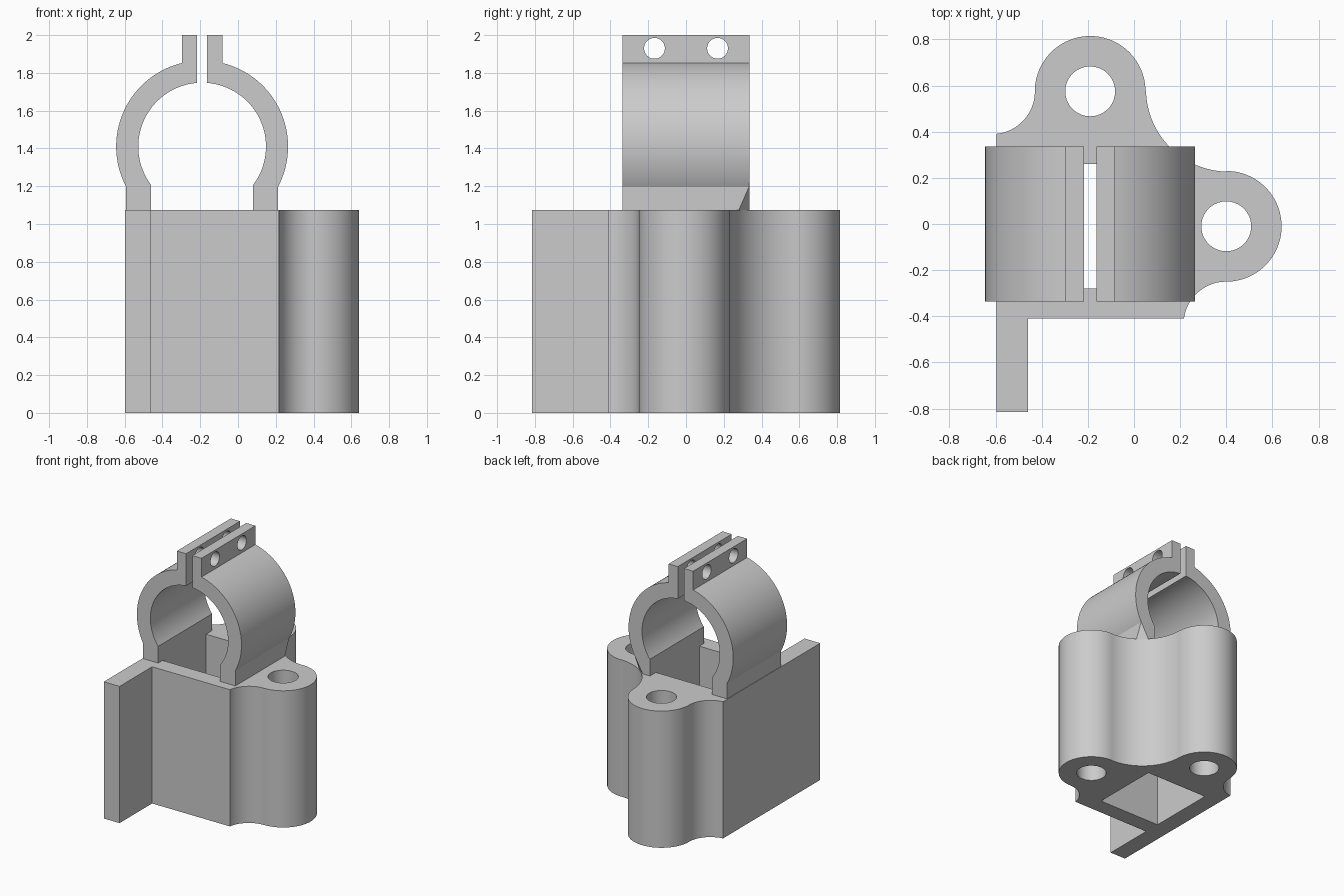
import bpy, bmesh
from math import sin, cos, acos, degrees, radians, pi
from mathutils import Vector

old = bpy.data.objects.get("Cube")
if old:
    bpy.data.objects.remove(old, do_unlink=True)

grey = bpy.data.materials.new("light grey")
grey.use_nodes = True
COLOUR = (0.6, 0.6, 0.6, 1)
grey.diffuse_color = COLOUR
grey.node_tree.nodes["Principled BSDF"].inputs["Base Color"].default_value = COLOUR

BLOCK_TOP = 1.075
MID_X = -0.19          # centre line of clamp and back lug
CLAMP_HALF = 0.335     # half the clamp length


def arc(cx, cy, r, start, end, steps=32):
    """Points on an arc, angles in degrees."""
    angles = [radians(start + (end - start) * i / steps) for i in range(steps + 1)]
    return [(cx + r * cos(a), cy + r * sin(a)) for a in angles]


def prism(name, points, place, offset):
    """Extrude a flat outline; place() maps a 2D point into space."""
    bm = bmesh.new()
    face = bm.faces.new([bm.verts.new(place(p)) for p in points])
    moved = bmesh.ops.extrude_face_region(bm, geom=[face])["geom"]
    verts = [g for g in moved if isinstance(g, bmesh.types.BMVert)]
    bmesh.ops.translate(bm, verts=verts, vec=offset)
    bmesh.ops.remove_doubles(bm, verts=bm.verts[:], dist=0.0005)
    bmesh.ops.recalc_face_normals(bm, faces=bm.faces[:])
    mesh = bpy.data.meshes.new(name)
    bm.to_mesh(mesh)
    bm.free()
    mesh.materials.append(grey)
    obj = bpy.data.objects.new(name, mesh)
    bpy.context.collection.objects.link(obj)
    return obj


def select(obj):
    bpy.ops.object.select_all(action='DESELECT')
    obj.select_set(True)
    bpy.context.view_layer.objects.active = obj


def cut(obj, cutter):
    """Subtract a cutter and remove it."""
    mod = obj.modifiers.new("cut", 'BOOLEAN')
    mod.operation = 'DIFFERENCE'
    mod.solver = 'EXACT'
    mod.object = cutter
    select(obj)
    bpy.ops.object.modifier_apply(modifier=mod.name)
    bpy.data.objects.remove(cutter, do_unlink=True)


def smooth(obj):
    select(obj)
    bpy.ops.object.shade_smooth_by_angle(angle=radians(25))


# Block with two rounded lugs and a side plate
outline = [(-0.597, -0.815), (-0.46, -0.815), (-0.46, -0.41)]
outline += arc(0.4, -0.435, 0.185, 172, 90)
outline += arc(0.4, -0.01, 0.24, -90, 90, 48)
outline += arc(0.41, 0.585, 0.358, 270, 180)
outline += arc(MID_X, 0.575, 0.24, 0, 180, 48)
outline += arc(-0.615, 0.575, 0.185, 0, -84)
block = prism("block", outline, lambda p: (p[0], p[1], 0), (0, 0, BLOCK_TOP))


def upright_cutter(points):
    return prism("cutter", points, lambda p: (p[0], p[1], -0.2), (0, 0, 1.6))


# Square well and bolt holes through the block
cut(block, upright_cutter([(MID_X - 0.27, -0.28), (MID_X + 0.27, -0.28),
                           (MID_X + 0.27, 0.26), (MID_X - 0.27, 0.26)]))
for x, y in ((0.4, -0.01), (MID_X, 0.575)):
    cut(block, upright_cutter(arc(x, y, 0.108, 0, 360, 64)))
smooth(block)

# Clamp half profile: leg, outer arc, ear, inner arc
RING_Z, OUTER, INNER = 1.41, 0.455, 0.338
LEG_IN, LEG_OUT, EAR_IN, EAR_OUT = 0.27, 0.402, 0.027, 0.107


def reach(x, r):
    return degrees(acos(x / r))


half = [(LEG_IN, BLOCK_TOP), (LEG_OUT, BLOCK_TOP)]
half += arc(0, RING_Z, OUTER, -reach(LEG_OUT, OUTER), reach(EAR_OUT, OUTER), 48)
half += [(EAR_OUT, 2), (EAR_IN, 2)]
half += arc(0, RING_Z, INNER, reach(EAR_IN, INNER), -reach(LEG_IN, INNER), 48)

for name, side in (("clamp_left_half", 1), ("clamp_right_half", -1)):
    clamp = prism(name, half,
                  lambda p: (MID_X + side * p[0], -CLAMP_HALF, p[1]),
                  (0, 2 * CLAMP_HALF, 0))
    # Screw holes through the ear
    for y in (-0.167, 0.167):
        cut(clamp, prism("cutter", arc(y, 1.93, 0.055, 0, 360, 40),
                         lambda p: (MID_X - 0.5, p[0], p[1]), (1, 0, 0)))
    # Sloped corner where the leg would overhang the block
    if side == 1:
        corner = Vector((MID_X + LEG_OUT, CLAMP_HALF, 1.2))
        bm = bmesh.new()
        bm.from_mesh(clamp.data)
        result = bmesh.ops.bisect_plane(
            bm, geom=bm.verts[:] + bm.edges[:] + bm.faces[:], plane_co=corner,
            plane_no=Vector((0.786, 1, -0.44)), clear_outer=True)
        rim = [g for g in result["geom_cut"] if isinstance(g, bmesh.types.BMEdge)]
        bmesh.ops.holes_fill(bm, edges=rim)
        bmesh.ops.recalc_face_normals(bm, faces=bm.faces[:])
        bm.to_mesh(clamp.data)
        bm.free()
    smooth(clamp)
